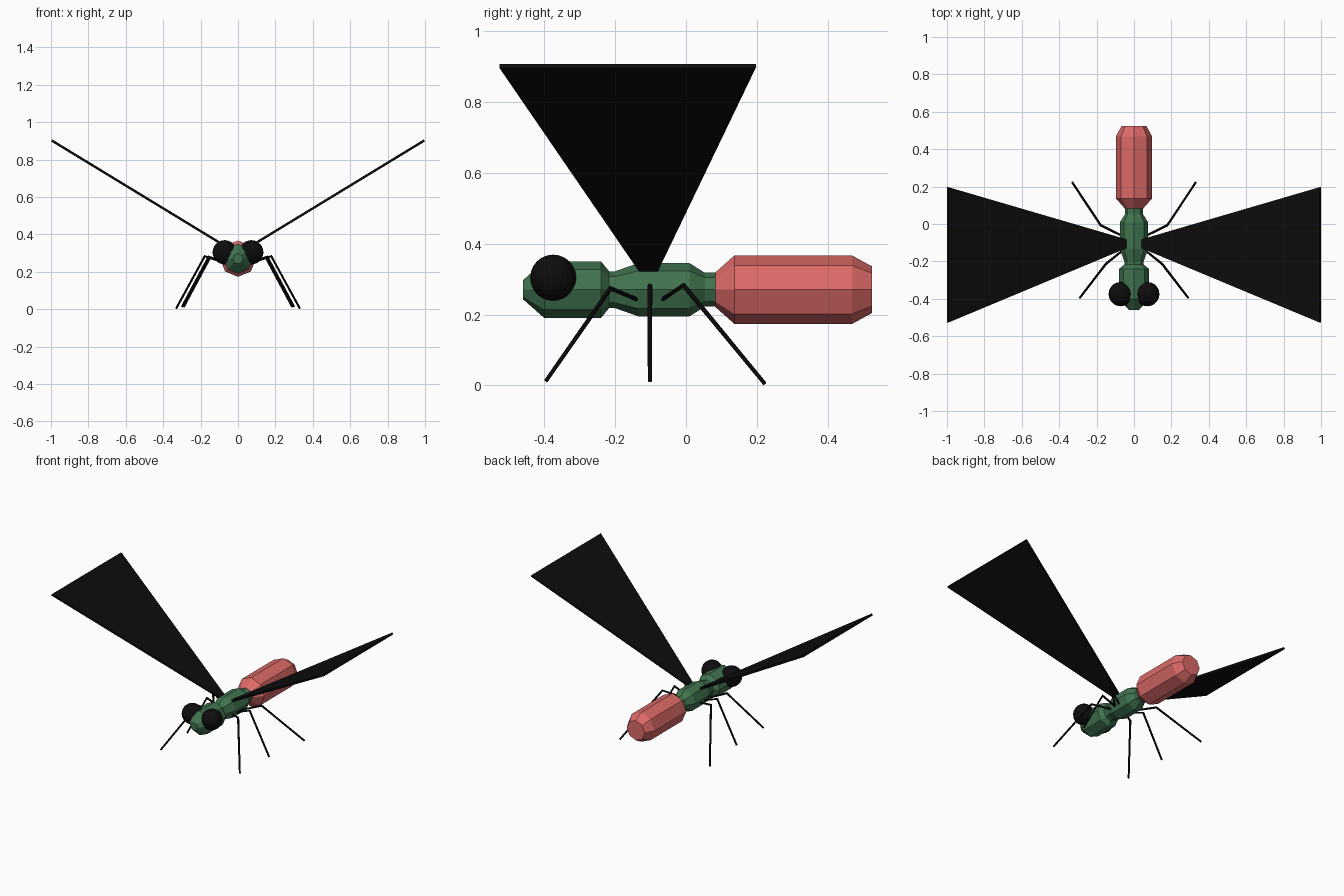
import bpy, bmesh, math
from mathutils import Vector

if "Cube" in bpy.data.objects:
    bpy.data.objects.remove(bpy.data.objects["Cube"])


def material(name, rgb):
    m = bpy.data.materials.new(name)
    m.diffuse_color = (*rgb, 1)
    m.use_nodes = True
    m.node_tree.nodes["Principled BSDF"].inputs["Base Color"].default_value = m.diffuse_color
    return m


GREEN = material("body green", (0.052, 0.175, 0.078))
RED = material("abdomen red", (0.72, 0.145, 0.14))
BLACK = material("black", (0.004, 0.004, 0.004))
AXIS_Z = 0.27


def finish(name, bm, mat):
    bmesh.ops.recalc_face_normals(bm, faces=bm.faces)
    mesh = bpy.data.meshes.new(name)
    bm.to_mesh(mesh)
    bm.free()
    mesh.materials.append(mat)
    obj = bpy.data.objects.new(name, mesh)
    bpy.context.collection.objects.link(obj)
    return obj


def loft(name, rings, mat):
    """Closed skin through rings of points."""
    bm = bmesh.new()
    loops = [[bm.verts.new(p) for p in ring] for ring in rings]
    n = len(loops[0])
    for a, b in zip(loops, loops[1:]):
        for i in range(n):
            j = (i + 1) % n
            bm.faces.new((a[i], a[j], b[j], b[i]))
    bm.faces.new(loops[0])
    bm.faces.new(loops[-1])
    return finish(name, bm, mat)


def octagon_body(name, profile, mat):
    """Eight-sided body segment along y from (y, radius) pairs."""
    angles = [math.tau * i / 8 for i in range(8)]
    rings = [[(r * math.sin(a), y, AXIS_Z + r * math.cos(a)) for a in angles]
             for y, r in profile]
    return loft(name, rings, mat)


def rod(name, points, radius, mat):
    """Thin bent tube through points."""
    pts = [Vector(p) for p in points]
    dirs = [(b - a).normalized() for a, b in zip(pts, pts[1:])]
    rings = []
    for i, p in enumerate(pts):
        d = (dirs[max(i - 1, 0)] + dirs[min(i, len(dirs) - 1)]).normalized()
        u = d.cross(Vector((0, 1, 0.01))).normalized()
        v = d.cross(u)
        r = radius * (1.2 if 0 < i < len(pts) - 1 else 1)
        rings.append([p + r * (math.cos(t) * u + math.sin(t) * v)
                      for t in (math.tau * k / 8 for k in range(8))])
    return loft(name, rings, mat)


# Head, thorax and abdomen
octagon_body("head_and_thorax", [
    (-0.46, 0.027), (-0.40, 0.08), (-0.24, 0.08), (-0.217, 0.052),
    (-0.20, 0.052), (-0.135, 0.075), (0.01, 0.075), (0.053, 0.048),
    (0.085, 0.048)], GREEN)
octagon_body("abdomen", [
    (0.083, 0.049), (0.137, 0.097), (0.468, 0.097), (0.525, 0.066)], RED)

# Leg joints on the right side: hip, knee, foot
LEGS = {
    "front_leg": [(0.04, -0.125, 0.237), (0.15, -0.213, 0.274), (0.29, -0.395, 0.013)],
    "middle_leg": [(0.04, -0.102, 0.237), (0.157, -0.102, 0.281), (0.30, -0.102, 0.012)],
    "rear_leg": [(0.04, -0.075, 0.237), (0.178, -0.007, 0.283), (0.33, 0.222, 0.005)],
}

for side, s in (("right", 1), ("left", -1)):
    # Eye
    bm = bmesh.new()
    bmesh.ops.create_uvsphere(bm, u_segments=20, v_segments=12, radius=0.065)
    bmesh.ops.translate(bm, verts=bm.verts, vec=(s * 0.071, -0.375, 0.304))
    finish(side + "_eye", bm, BLACK)

    # Wing: thin slab widening from root to tip
    rings = []
    for x, z, y0, y1 in ((0.04, 0.32, -0.128, -0.083), (0.996, 0.902, -0.527, 0.197)):
        nx, nz = -0.52 * 0.0065, 0.85 * 0.0065
        rings.append([(s * (x + k * nx), y, z + k * nz)
                      for k, y in ((1, y0), (1, y1), (-1, y1), (-1, y0))])
    loft(side + "_wing", rings, BLACK)

    # Legs
    for name, joints in LEGS.items():
        rod(side + "_" + name, [(s * x, y, z) for x, y, z in joints], 0.0058, BLACK)
